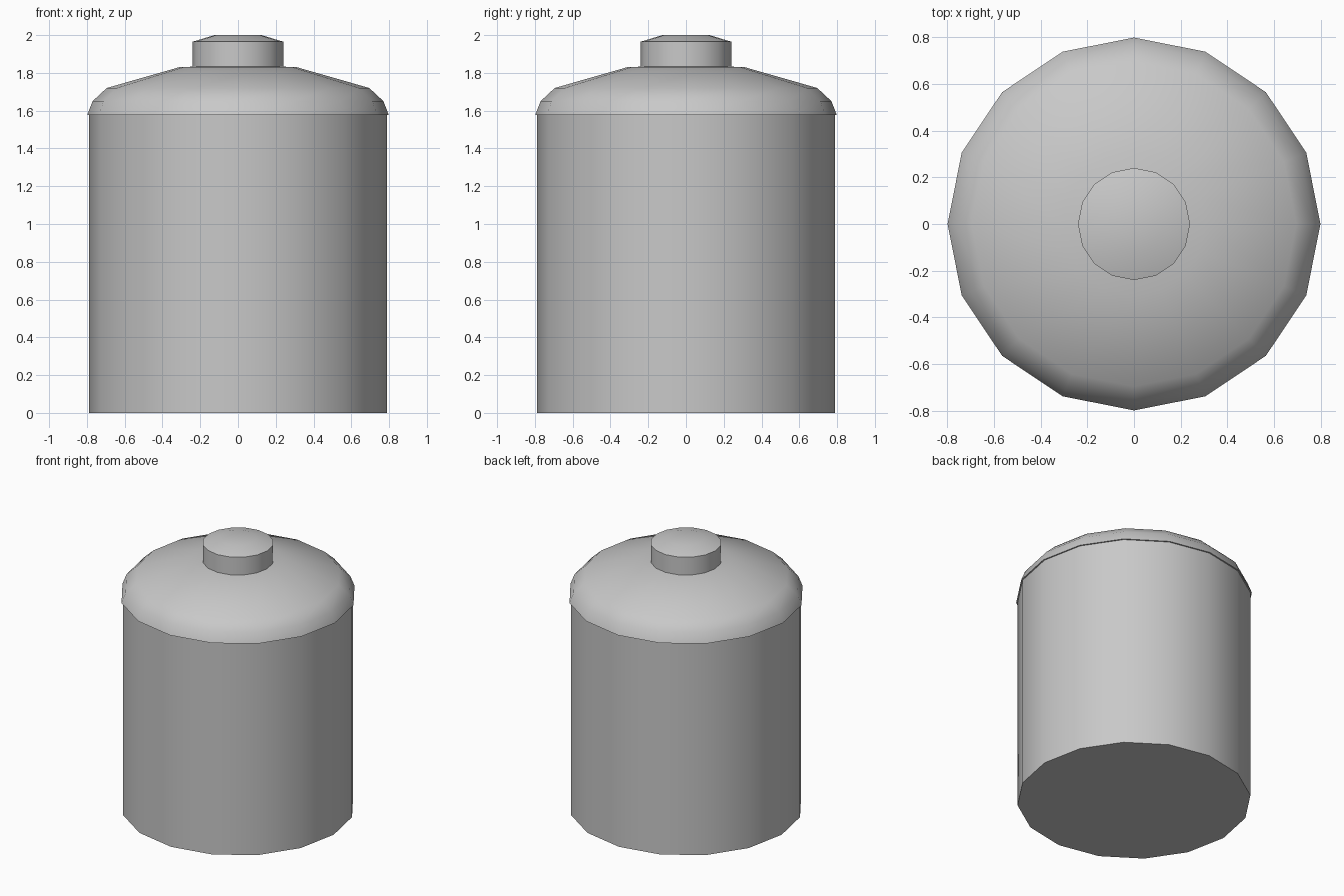
import bpy, bmesh, math

if "Cube" in bpy.data.objects:
    bpy.data.objects.remove(bpy.data.objects["Cube"])

SIDES = 16

grey = bpy.data.materials.new("light grey")
grey.diffuse_color = (0.58, 0.58, 0.58, 1)
grey.use_nodes = True
grey.node_tree.nodes["Principled BSDF"].inputs["Base Color"].default_value = grey.diffuse_color


def lathe(name, profile):
    """Spin a (radius, z) profile round z; radius 0 makes a pole."""
    bm = bmesh.new()
    rings = []
    for r, z in profile:
        if r == 0:
            rings.append([bm.verts.new((0, 0, z))] * SIDES)
        else:
            rings.append([bm.verts.new((r * math.cos(2 * math.pi * i / SIDES),
                                        r * math.sin(2 * math.pi * i / SIDES), z))
                          for i in range(SIDES)])
    for a, b in zip(rings, rings[1:]):
        for i in range(SIDES):
            j = (i + 1) % SIDES
            bm.faces.new(list(dict.fromkeys((a[i], a[j], b[j], b[i]))))
    bmesh.ops.recalc_face_normals(bm, faces=bm.faces[:])
    me = bpy.data.meshes.new(name)
    bm.to_mesh(me)
    bm.free()
    ob = bpy.data.objects.new(name, me)
    bpy.context.collection.objects.link(ob)
    me.materials.append(grey)
    bpy.ops.object.select_all(action='DESELECT')
    ob.select_set(True)
    bpy.context.view_layer.objects.active = ob
    bpy.ops.object.shade_smooth_by_angle(angle=math.radians(35))
    return ob


# Cylindrical tank wall with closed base
lathe("tank_body", [(0, 0), (0.788, 0), (0.788, 1.58)])

# Rounded shoulder with small overhanging lip
lathe("domed_roof", [(0.788, 1.578), (0.798, 1.578), (0.77, 1.65), (0.695, 1.72),
                     (0.305, 1.832), (0, 1.835)])

# Filler cap with shallow domed top
lathe("filler_cap", [(0.24, 1.82), (0.24, 1.965), (0.125, 2.0), (0, 2.0)])
